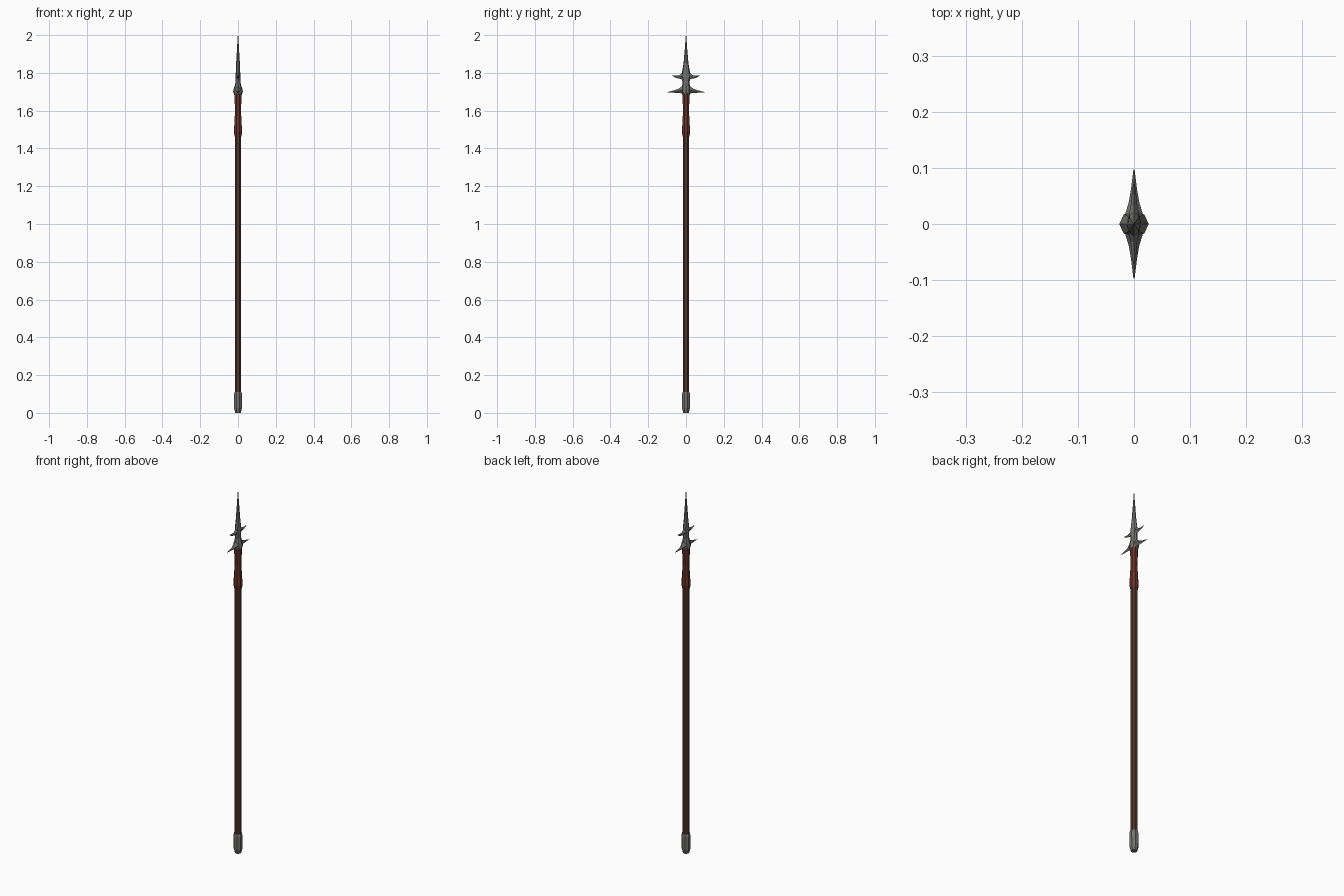
import bpy, bmesh, math

if "Cube" in bpy.data.objects:
    bpy.data.objects.remove(bpy.data.objects["Cube"])


def material(name, rgb):
    m = bpy.data.materials.new(name)
    m.diffuse_color = (*rgb, 1)
    m.use_nodes = True
    m.node_tree.nodes["Principled BSDF"].inputs["Base Color"].default_value = m.diffuse_color
    return m


WOOD = material("dark wood", (0.085, 0.036, 0.025))
WRAP = material("red leather", (0.14, 0.032, 0.02))
STEEL = material("grey steel", (0.17, 0.17, 0.16))


def loft(name, rings, mat, mirror_y=False):
    """Skin a list of equal-length rings of points and cap both ends."""
    bm = bmesh.new()
    loops = [[bm.verts.new(p) for p in ring] for ring in rings]
    n = len(rings[0])
    for a, b in zip(loops, loops[1:]):
        for i in range(n):
            j = (i + 1) % n
            bm.faces.new((a[i], a[j], b[j], b[i]))
    bm.faces.new(loops[0][::-1])
    bm.faces.new(loops[-1])
    if mirror_y:
        bmesh.ops.scale(bm, vec=(1, -1, 1), verts=bm.verts)
    bmesh.ops.recalc_face_normals(bm, faces=bm.faces)
    me = bpy.data.meshes.new(name)
    bm.to_mesh(me)
    bm.free()
    me.materials.append(mat)
    ob = bpy.data.objects.new(name, me)
    bpy.context.collection.objects.link(ob)
    return ob


def turned(name, profile, mat, sides=8, turn=0.5):
    """Vertical part from (z, x radius, y radius) sections."""
    rings = []
    for z, rx, ry in profile:
        angles = [2 * math.pi * (i + turn) / sides for i in range(sides)]
        rings.append([(rx * math.cos(a), ry * math.sin(a), z) for a in angles])
    return loft(name, rings, mat)


def barb(name, sections, mat, mirror_y):
    """Side spike from (y, centre z, half thickness, half height) sections."""
    rings = [[(t, y, z), (0, y, z + h), (-t, y, z), (0, y, z - h)]
             for y, z, t, h in sections]
    return loft(name, rings, mat, mirror_y)


# Shaft, butt cap and leather wrap
turned("shaft", [(0.05, 0.018, 0.018), (1.50, 0.018, 0.018)], WOOD)
turned("butt_cap", [(0, 0.016, 0.016), (0.025, 0.023, 0.023),
                    (0.095, 0.024, 0.024), (0.11, 0.020, 0.020)], STEEL)
turned("leather_wrap", [(1.462, 0.019, 0.019), (1.485, 0.024, 0.024),
                        (1.53, 0.021, 0.021), (1.60, 0.017, 0.017),
                        (1.69, 0.021, 0.021)], WRAP)

# Socket and spike of the head
turned("spear_head", [(1.675, 0.017, 0.018), (1.70, 0.026, 0.024),
                      (1.715, 0.023, 0.023), (1.745, 0.014, 0.019),
                      (1.775, 0.013, 0.021), (1.80, 0.012, 0.022),
                      (1.85, 0.010, 0.013), (1.92, 0.006, 0.007),
                      (2.00, 0.001, 0.001)], STEEL, turn=0)

# Two pairs of curved barbs
LOWER = [(0, 1.715, 0.018, 0.030), (0.02, 1.711, 0.015, 0.020),
         (0.04, 1.705, 0.009, 0.011), (0.065, 1.701, 0.005, 0.006),
         (0.097, 1.698, 0.001, 0.001)]
UPPER = [(0, 1.785, 0.011, 0.032), (0.018, 1.785, 0.009, 0.020),
         (0.032, 1.779, 0.006, 0.010), (0.052, 1.779, 0.004, 0.006),
         (0.074, 1.786, 0.001, 0.001)]
for side, flip in (("right", False), ("left", True)):
    barb("lower_barb_" + side, LOWER, STEEL, flip)
    barb("upper_barb_" + side, UPPER, STEEL, flip)
